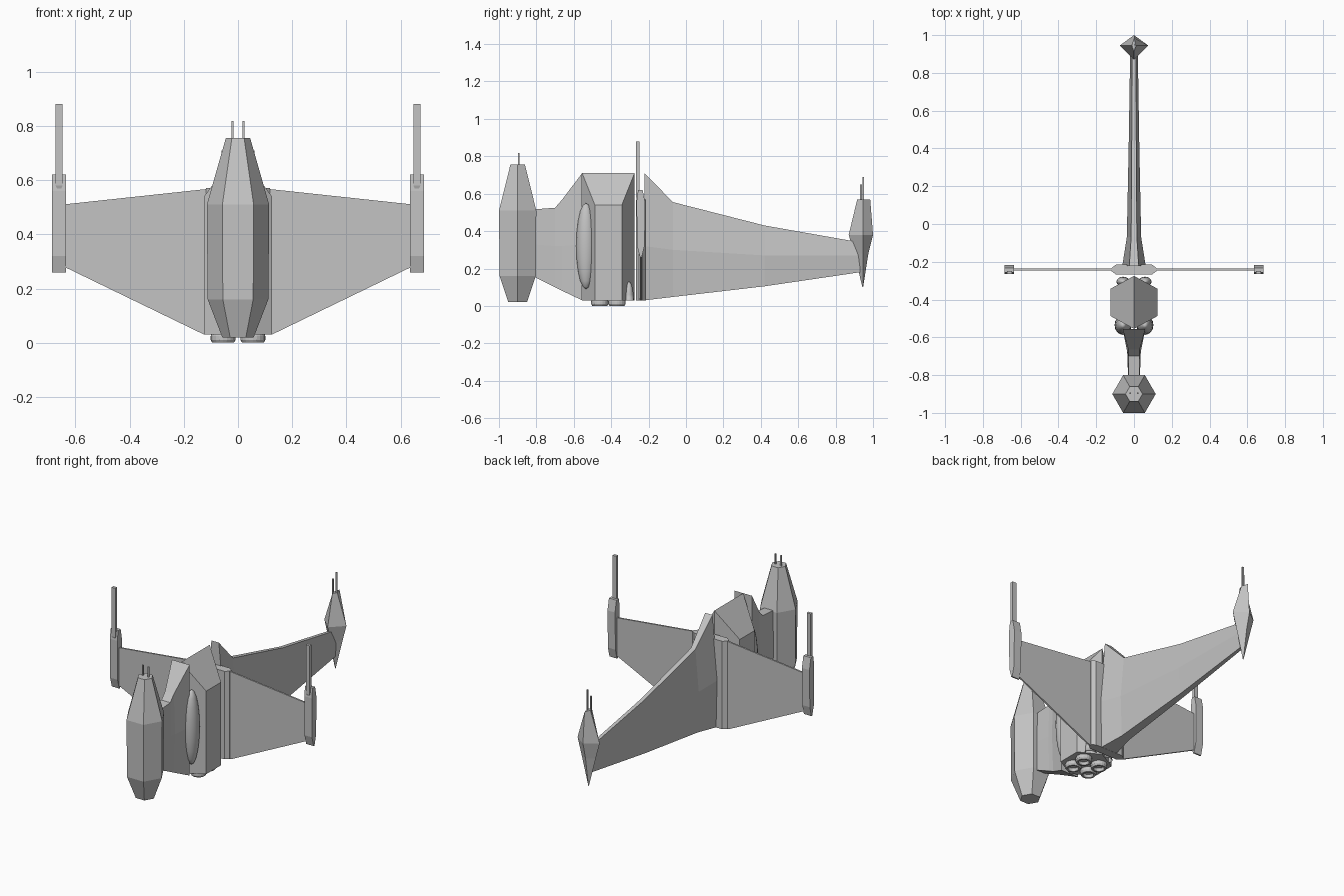
import bpy, bmesh, math

if "Cube" in bpy.data.objects:
    bpy.data.objects.remove(bpy.data.objects["Cube"])

grey = bpy.data.materials.new("hull grey")
grey.diffuse_color = (0.55, 0.55, 0.55, 1)
grey.use_nodes = True
grey.node_tree.nodes["Principled BSDF"].inputs["Base Color"].default_value = grey.diffuse_color


def finish(name, bm):
    bmesh.ops.recalc_face_normals(bm, faces=bm.faces)
    me = bpy.data.meshes.new(name)
    bm.to_mesh(me)
    bm.free()
    me.materials.append(grey)
    ob = bpy.data.objects.new(name, me)
    bpy.context.collection.objects.link(ob)
    return ob


def loft(name, rings):
    """Skin a row of rings with equal point counts and cap both ends."""
    bm = bmesh.new()
    vs = [[bm.verts.new(p) for p in r] for r in rings]
    n = len(vs[0])
    for a, b in zip(vs, vs[1:]):
        for i in range(n):
            j = (i + 1) % n
            bm.faces.new((a[i], a[j], b[j], b[i]))
    bm.faces.new(vs[0])
    bm.faces.new(vs[-1])
    bmesh.ops.remove_doubles(bm, verts=bm.verts, dist=1e-5)
    return finish(name, bm)


def box(name, x0, x1, y0, y1, z0, z1):
    q = [(x0, y0), (x1, y0), (x1, y1), (x0, y1)]
    return loft(name, [[(x, y, z) for x, y in q] for z in (z0, z1)])


def ngon(cx, cy, r, z, n, turn=0.0):
    return [(cx + r * math.cos(turn + 2 * math.pi * i / n),
             cy + r * math.sin(turn + 2 * math.pi * i / n), z) for i in range(n)]


def blade(y, z0, z1, top, mid, bottom, zm):
    """Six-sided upright section of a thin hull wing."""
    return [(-bottom, y, z0), (bottom, y, z0), (mid, y, zm),
            (top, y, z1), (-top, y, z1), (-mid, y, zm)]


# front pod, tapered hexagonal column
loft("front_pod", [ngon(0, -0.9, r, z, 6) for r, z in
                   ((0.058, 0.02), (0.112, 0.16), (0.115, 0.51), (0.045, 0.755))])

# front connecting wing
loft("front_wing", [blade(-0.83, 0.165, 0.515, 0.03, 0.032, 0.03, 0.33),
                    blade(-0.70, 0.10, 0.525, 0.03, 0.034, 0.03, 0.32),
                    blade(-0.665, 0.082, 0.565, 0.03, 0.038, 0.03, 0.32),
                    blade(-0.555, 0.03, 0.71, 0.06, 0.06, 0.06, 0.33)])

# engine block: six-sided column with a ridge roof
plan = [(0, -0.555), (0.125, -0.487), (0.125, -0.343),
        (0, -0.275), (-0.125, -0.343), (-0.125, -0.487)]
bm = bmesh.new()
low = [bm.verts.new((x, y, 0.03)) for x, y in plan]
top = [bm.verts.new((x, y, 0.54 if x else 0.71)) for x, y in plan]
for i in range(6):
    j = (i + 1) % 6
    bm.faces.new((low[i], low[j], top[j], top[i]))
bm.faces.new(low)
bm.faces.new(top[0:4])
bm.faces.new((top[3], top[4], top[5], top[0]))
finish("engine_block", bm)

# four stepped thrusters with recessed mouths
for i, (x, y) in enumerate([(sx * 0.055, -0.415 + sy * 0.046)
                            for sx in (-1, 1) for sy in (-1, 1)]):
    loft(f"thruster_{i}", [ngon(x, y, r, z, 20) for r, z in
                           ((0.042, 0.035), (0.046, 0.024), (0.046, 0.010), (0.040, 0.0),
                            (0.030, 0.0), (0.026, 0.018))])

# blisters on the slanted engine faces, front and back
for s in (-1, 1):
    for label, y, zc, h in (("front", -0.535, 0.32, 0.23), ("rear", -0.305, 0.03, 0.10)):
        bm = bmesh.new()
        bmesh.ops.create_uvsphere(bm, u_segments=16, v_segments=10, radius=1)
        rx, ry = (0.045, 0.052) if label == "front" else (0.035, 0.026)
        bmesh.ops.scale(bm, vec=(rx, ry, h), verts=bm.verts)
        if label == "rear":
            bmesh.ops.bisect_plane(bm, geom=bm.verts[:] + bm.edges[:] + bm.faces[:],
                                   plane_co=(0, 0, 0), plane_no=(0, 0, -1), clear_outer=True)
        bmesh.ops.translate(bm, vec=(s * 0.058, y, zc), verts=bm.verts)
        for f in bm.faces:
            f.smooth = True
        finish(f"{label}_blister", bm)

# spine slab carrying the side wings
slab = [(-0.118, -0.25), (-0.095, -0.268), (0.095, -0.268), (0.118, -0.25),
        (0.118, -0.232), (0.095, -0.215), (-0.095, -0.215), (-0.118, -0.232)]
loft("spine_slab", [[(x, y, z) for x, y in slab] for z in (0.03, 0.57)])

# side wings, tip pods and cannons
for s in (-1, 1):
    loft("side_wing", [[(s * x, y, z) for y, z in
                        ((-0.246, a), (-0.236, a), (-0.236, b), (-0.246, b))]
                       for x, a, b in ((0.10, 0.03, 0.568), (0.125, 0.03, 0.566),
                                       (0.645, 0.282, 0.51))])
    side = [(-0.245, 0.26), (-0.262, 0.32), (-0.264, 0.56), (-0.256, 0.62),
            (-0.232, 0.62), (-0.218, 0.55), (-0.222, 0.32), (-0.237, 0.26)]
    loft("tip_pod", [[(s * x, y, z) for y, z in side] for x in (0.635, 0.686)])
    loft("tip_cannon", [[(s * 0.66 + dx * k, -0.257 + dy * k, z)
                         for dx, dy in ((-0.013, -0.009), (0.013, -0.009),
                                        (0.013, 0.009), (-0.013, 0.009))]
                        for k, z in ((0.1, 0.555), (1, 0.58), (1, 0.88))])

# long rear wing
loft("rear_wing", [blade(-0.222, 0.03, 0.71, 0.025, 0.062, 0.055, 0.32),
                   blade(-0.07, 0.048, 0.555, 0.015, 0.038, 0.03, 0.30),
                   blade(0.42, 0.105, 0.43, 0.012, 0.028, 0.018, 0.27),
                   blade(0.93, 0.18, 0.34, 0.010, 0.020, 0.010, 0.27)])

# rear tip: elongated diamond with a bladed top
loft("rear_tip", [[(x, y, z) for x, y in ((0, a), (w, 0.945), (0, b), (-w, 0.945))]
                  for a, b, w, z in ((0.943, 0.947, 0.002, 0.10), (0.90, 0.975, 0.048, 0.28),
                                     (0.87, 1.0, 0.075, 0.38), (0.915, 0.985, 0.012, 0.568))])

# antennas on the pod and the rear tip
for x in (-0.02, 0.02):
    box("pod_antenna", x - 0.004, x + 0.004, -0.899, -0.891, 0.74, 0.818)
box("tail_antenna_short", -0.014, -0.005, 0.931, 0.940, 0.52, 0.65)
box("tail_antenna_long", 0.002, 0.010, 0.944, 0.953, 0.52, 0.69)
